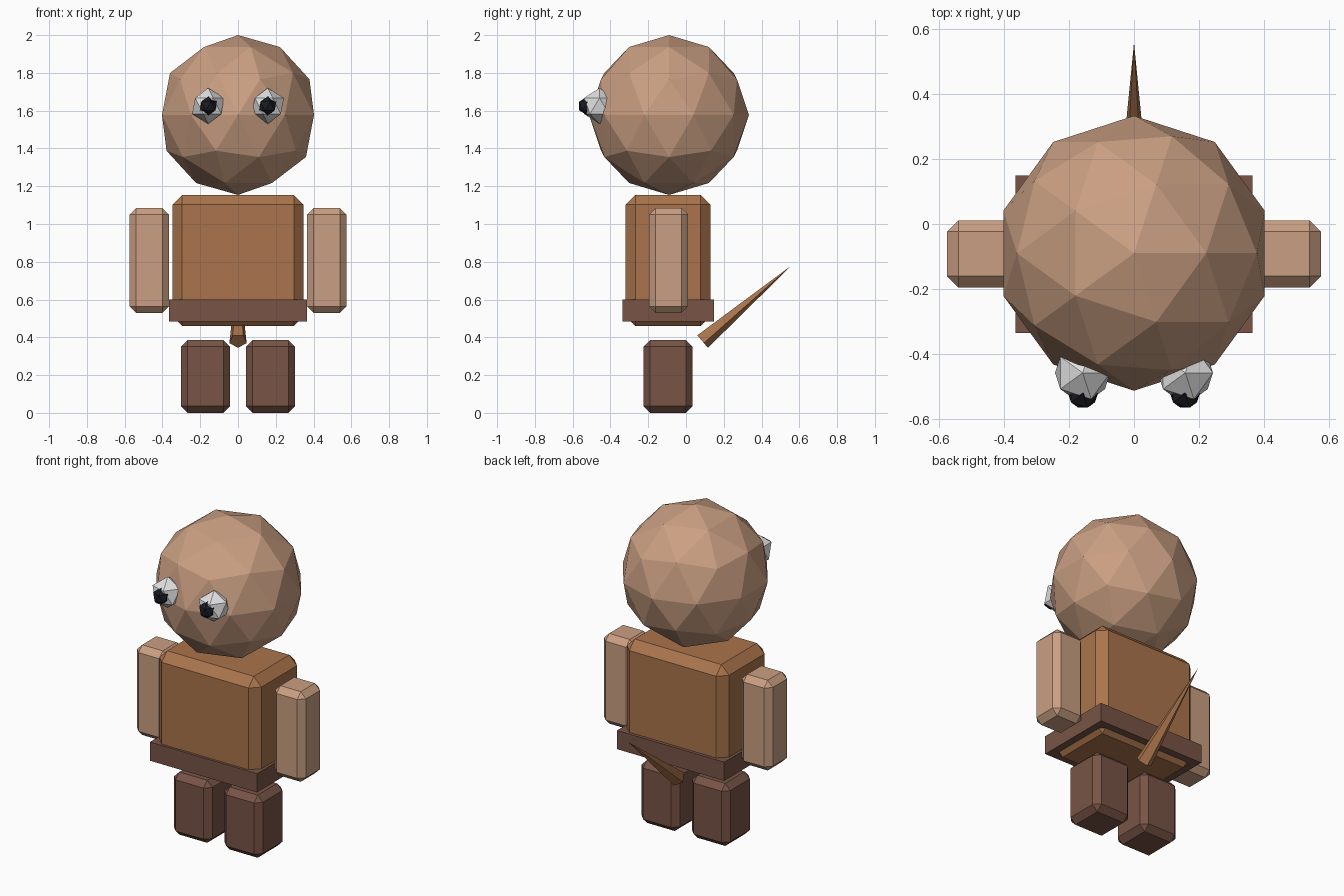
import bpy
import bmesh
from mathutils import Matrix, Vector

cube = bpy.data.objects.get("Cube")
if cube:
    bpy.data.objects.remove(cube, do_unlink=True)


def material(name, rgb):
    """Flat material from an 8-bit sRGB colour."""
    linear = [((c / 255 + 0.055) / 1.055) ** 2.4 for c in rgb]
    mat = bpy.data.materials.new(name)
    mat.use_nodes = True
    mat.diffuse_color = (*linear, 1)
    bsdf = mat.node_tree.nodes["Principled BSDF"]
    bsdf.inputs["Base Color"].default_value = (*linear, 1)
    bsdf.inputs["Roughness"].default_value = 0.8
    return mat


tan = material("tan", (202, 159, 130))
brown = material("warm brown", (170, 116, 76))
dark_brown = material("dark brown", (120, 84, 70))
white = material("eye white", (226, 226, 226))
black = material("pupil black", (26, 28, 35))


def add_object(name, bm, mat):
    mesh = bpy.data.meshes.new(name)
    bm.to_mesh(mesh)
    bm.free()
    mesh.materials.append(mat)
    obj = bpy.data.objects.new(name, mesh)
    bpy.context.collection.objects.link(obj)
    return obj


def block(name, center, size, mat, chamfer=0):
    """Box with optional single-segment chamfered edges."""
    bm = bmesh.new()
    bmesh.ops.create_cube(bm, size=1, matrix=Matrix.Translation(center) @ Matrix.Diagonal((*size, 1)))
    obj = add_object(name, bm, mat)
    if chamfer:
        bevel = obj.modifiers.new("chamfer", 'BEVEL')
        bevel.width = chamfer
        bevel.segments = 1
    return obj


def ball(name, center, radius, mat, detail):
    """Faceted icosphere."""
    bm = bmesh.new()
    bmesh.ops.create_icosphere(bm, subdivisions=detail, radius=radius, matrix=Matrix.Translation(center))
    return add_object(name, bm, mat)


# Head and torso
ball("head", (0, -0.09, 1.577), 0.423, tan, 2)
block("torso", (0, -0.095, 0.807), (0.695, 0.45, 0.695), brown, 0.052)
block("belt", (0, -0.093, 0.542), (0.73, 0.485, 0.115), dark_brown)

# Paired parts
for side, s in (("left", 1), ("right", -1)):
    block(side + "_arm", (s * 0.47, -0.092, 0.807), (0.21, 0.207, 0.555), tan, 0.035)
    block(side + "_leg", (s * 0.172, -0.095, 0.193), (0.26, 0.26, 0.385), dark_brown, 0.035)
    ball(side + "_eye", (s * 0.158, -0.458, 1.625), 0.095, white, 1)
    ball(side + "_pupil", (s * 0.157, -0.522, 1.625), 0.051, black, 1)

# Five-sided pointed tail rising backwards, one edge facing down
base, tip = Vector((0, 0.085, 0.381)), Vector((0, 0.558, 0.78))
axis = (tip - base).normalized()
down = Vector((0, axis.z, -axis.y))
rotation = Matrix((down.cross(axis), down, axis)).transposed().to_4x4()
bm = bmesh.new()
bmesh.ops.create_cone(bm, cap_ends=True, segments=5, radius1=0.048, radius2=0, depth=(tip - base).length,
                      matrix=Matrix.Translation((base + tip) / 2) @ rotation)
bmesh.ops.remove_doubles(bm, verts=bm.verts, dist=0.0001)
bmesh.ops.recalc_face_normals(bm, faces=bm.faces)
add_object("tail", bm, brown)
